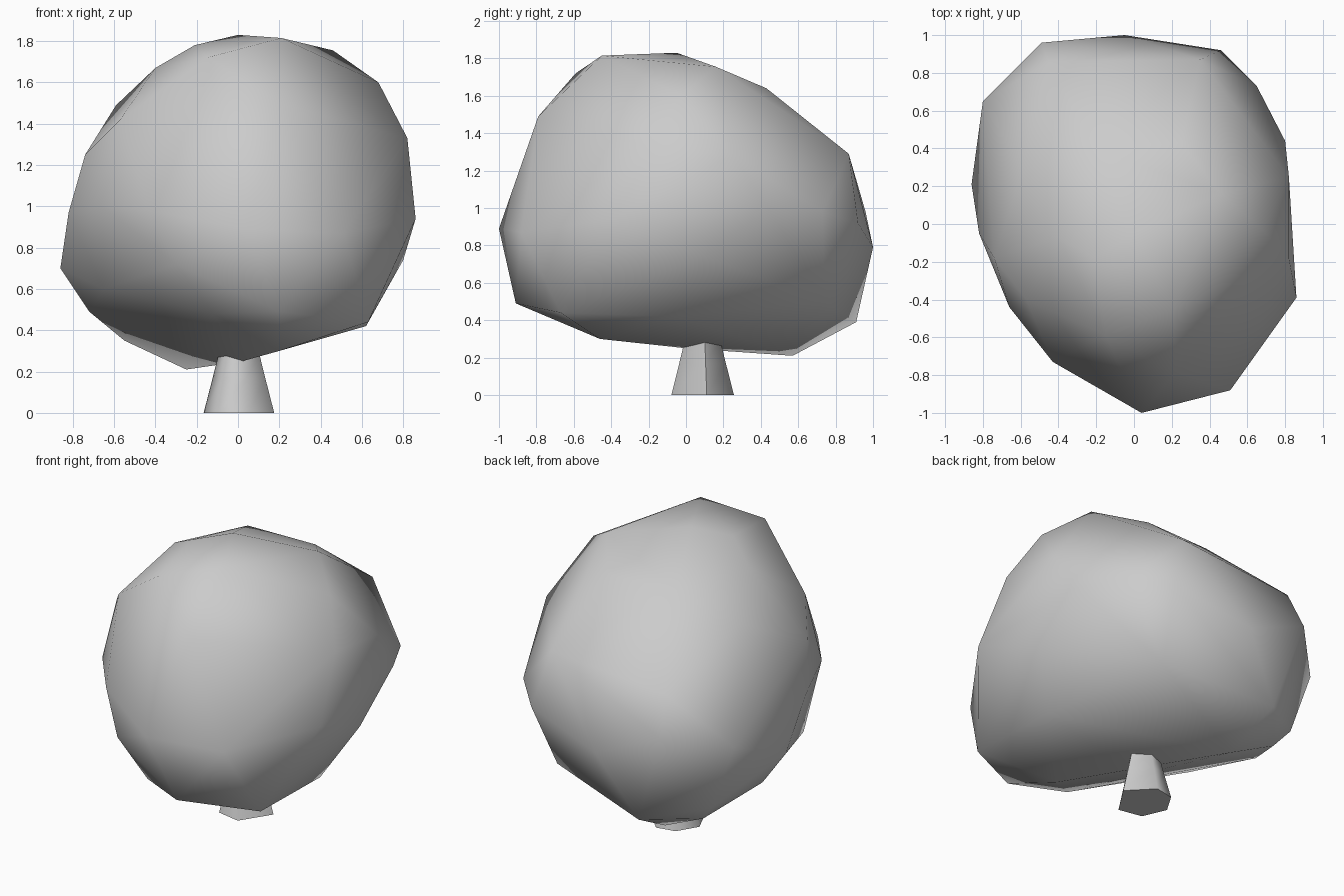
import bpy, bmesh, math

# Corner points of the faceted crown, in bands from the underside to the top
CROWN_BANDS = [
    # underside
    [(-0.25, 0.57, 0.21), (0.20, -0.46, 0.30), (0.02, 0.00, 0.25), (-0.55, 0.61, 0.35)],
    # lower rim
    [(0.62, -0.05, 0.42), (0.63, -0.67, 0.44), (0.20, -0.91, 0.49), (-0.12, -0.75, 0.48),
     (-0.72, 0.25, 0.49), (-0.64, 0.66, 0.46), (-0.30, 0.91, 0.39), (0.40, 0.74, 0.50)],
    # widest belt
    [(-0.86, 0.21, 0.70), (-0.30, -0.80, 0.72), (-0.65, -0.27, 0.60), (0.80, 0.10, 0.74),
     (-0.05, 1.00, 0.79), (0.51, -0.88, 0.87), (0.04, -1.00, 0.89), (-0.80, 0.65, 0.89),
     (0.86, -0.39, 0.94), (0.46, 0.92, 0.92), (-0.82, -0.05, 0.97), (-0.49, 0.96, 0.98),
     (-0.66, -0.44, 1.00), (0.65, 0.73, 0.98), (-0.43, -0.73, 0.98), (0.80, 0.44, 1.00)],
    # shoulder
    [(-0.74, -0.18, 1.25), (-0.45, 0.86, 1.22), (0.35, 0.87, 1.29), (0.82, 0.25, 1.28),
     (0.82, -0.18, 1.33), (-0.57, -0.40, 1.42), (0.22, -0.79, 1.49), (-0.59, 0.28, 1.49)],
    # top
    [(0.68, -0.03, 1.60), (0.25, 0.43, 1.64), (-0.21, 0.40, 1.65), (-0.40, -0.07, 1.67),
     (-0.15, -0.59, 1.72), (0.46, 0.16, 1.755), (0.21, -0.45, 1.815), (0.00, -0.05, 1.83),
     (-0.21, -0.18, 1.78)],
]


def make_object(name, bm):
    bmesh.ops.recalc_face_normals(bm, faces=bm.faces[:])
    mesh = bpy.data.meshes.new(name)
    bm.to_mesh(mesh)
    bm.free()
    ob = bpy.data.objects.new(name, mesh)
    bpy.context.collection.objects.link(ob)
    return ob


# Crown: hull wrapped around the bands, smooth shaded
bm = bmesh.new()
for band in CROWN_BANDS:
    for p in band:
        bm.verts.new(p)
bmesh.ops.convex_hull(bm, input=bm.verts[:])
loose = [v for v in bm.verts if not v.link_faces]
bmesh.ops.delete(bm, geom=loose, context='VERTS')
for f in bm.faces:
    f.smooth = True
make_object("crown", bm)

# Trunk: tapered, slightly uneven six-sided stem reaching into the crown
ANGLES = [math.radians(a) for a in (8, 80, 123, 175, 232, 286)]
bm = bmesh.new()
rings = []
for z, r in ((0.0, 0.172), (0.17, 0.128), (0.29, 0.098)):
    rings.append([bm.verts.new((0.005 + r * math.cos(a), 0.087 + r * math.sin(a), z))
                  for a in ANGLES])
for low, high in zip(rings, rings[1:]):
    for i in range(6):
        j = (i + 1) % 6
        bm.faces.new((low[i], low[j], high[j], high[i]))
bm.faces.new(rings[0][::-1])
bm.faces.new(rings[-1])
trunk = make_object("trunk", bm)
bpy.context.view_layer.objects.active = trunk
trunk.select_set(True)
bpy.ops.object.shade_smooth_by_angle(angle=math.radians(75))
